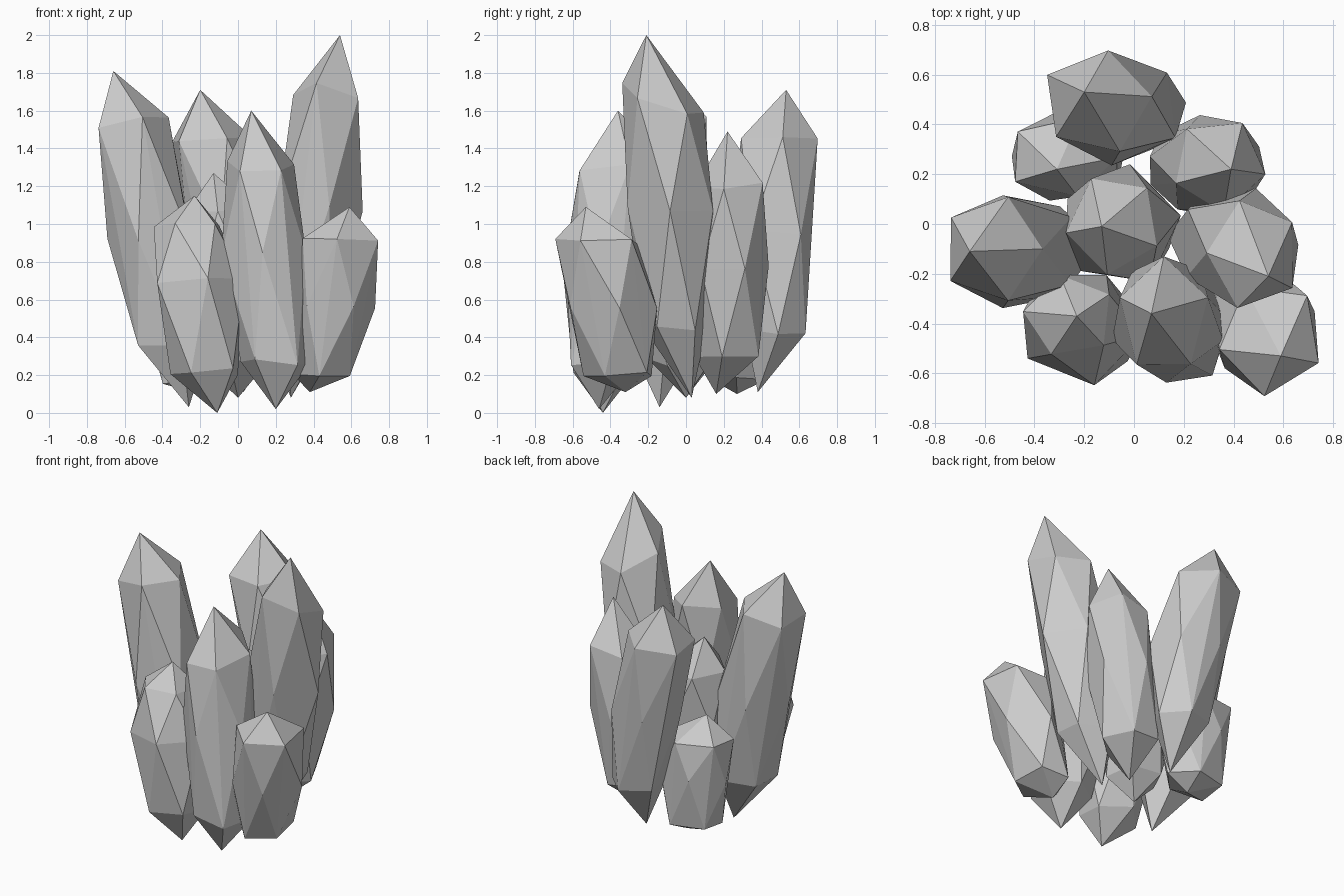
import bpy
import bmesh
import math
import random
from mathutils import Vector

random.seed(4)
SIDES = 5

default_cube = bpy.data.objects.get("Cube")
if default_cube:
    bpy.data.objects.remove(default_cube, do_unlink=True)


def make_material(name, colour):
    material = bpy.data.materials.new(name)
    material.use_nodes = True
    material.diffuse_color = colour
    shader = next(n for n in material.node_tree.nodes if n.type == "BSDF_PRINCIPLED")
    shader.inputs["Base Color"].default_value = colour
    return material


stone = make_material("grey_crystal", (.6, .6, .6, 1))


def ring_points(ring, turn, slope):
    """A slightly uneven, sloping polygon of corners around a crystal."""
    x, y, z, width, depth = ring
    points = []
    for i in range(SIDES):
        angle = turn + math.tau * i / SIDES
        stretch = random.uniform(1.04, 1.1)
        dx = width * stretch * math.cos(angle)
        dy = depth * stretch * math.sin(angle)
        rise = dx * slope[0] + dy * slope[1] + random.uniform(-.02, .02)
        points.append(Vector((x + dx, y + dy, z + rise)))
    return points


def crystal(name, tip, shoulder, belly, base, foot, turn, slope=(0, 0)):
    """A faceted shard: pointed at both ends, with three staggered rings.
    Each ring is (x, y, z, half width, half depth), turn is in degrees."""
    corners = [Vector(tip), Vector(foot)]
    for level, ring in enumerate((shoulder, belly, base)):
        stagger = math.radians(turn) + level * math.pi / SIDES
        corners += ring_points(ring, stagger, (0, 0) if level else slope)

    bm = bmesh.new()
    for corner in corners:
        bm.verts.new(corner)
    hull = bmesh.ops.convex_hull(bm, input=bm.verts[:])
    inner = [v for v in hull["geom_interior"] if isinstance(v, bmesh.types.BMVert)]
    bmesh.ops.delete(bm, geom=inner, context="VERTS")
    bmesh.ops.recalc_face_normals(bm, faces=bm.faces[:])

    mesh = bpy.data.meshes.new(name)
    bm.to_mesh(mesh)
    bm.free()
    mesh.materials.append(stone)
    shard = bpy.data.objects.new(name, mesh)
    bpy.context.collection.objects.link(shard)


# Tall shards at the two sides
crystal("tall_left_crystal", tip=(.54, -.21, 2),
        shoulder=(.48, -.12, 1.66, .18, .21),
        belly=(.41, -.08, 1.08, .23, .22),
        base=(.33, -.05, .45, .18, .16),
        foot=(.28, .03, .08), turn=35, slope=(-.15, -.3))
crystal("tall_right_crystal", tip=(-.66, -.11, 1.81),
        shoulder=(-.57, -.1, 1.54, .19, .2),
        belly=(-.45, -.11, .93, .23, .22),
        base=(-.36, -.11, .37, .19, .18),
        foot=(-.26, -.14, .03), turn=0, slope=(.2, 0))

# Back shards
crystal("back_crystal", tip=(-.2, .53, 1.71),
        shoulder=(-.15, .49, 1.45, .21, .2),
        belly=(-.04, .46, .95, .22, .21),
        base=(.03, .47, .43, .17, .16),
        foot=(.03, .38, .11), turn=6)
crystal("back_left_crystal", tip=(.39, .22, 1.49),
        shoulder=(.34, .24, 1.2, .18, .18),
        belly=(.29, .23, .78, .22, .19),
        base=(.23, .23, .3, .17, .17),
        foot=(.17, .16, .1), turn=-12)
crystal("short_back_right_crystal", tip=(-.31, .22, .88),
        shoulder=(-.29, .27, .74, .21, .16),
        belly=(-.26, .27, .5, .22, .17),
        base=(-.24, .27, .17, .18, .15),
        foot=(-.2, .27, .1), turn=-1)

# Shard in the middle of the cluster
crystal("centre_crystal", tip=(-.13, -.01, 1.27),
        shoulder=(-.08, 0, 1.06, .18, .19),
        belly=(-.05, -.01, .7, .22, .23),
        base=(-.02, -.02, .27, .17, .17),
        foot=(0, 0, .08), turn=46)

# Front shards
crystal("front_crystal", tip=(.07, -.36, 1.6),
        shoulder=(.12, -.37, 1.32, .17, .22),
        belly=(.13, -.39, .85, .22, .23),
        base=(.2, -.45, .27, .18, .18),
        foot=(.2, -.46, .02), turn=18, slope=(0, .15))
crystal("front_right_crystal", tip=(-.23, -.37, 1.15),
        shoulder=(-.26, -.37, 1, .17, .16),
        belly=(-.21, -.42, .7, .23, .22),
        base=(-.17, -.43, .22, .18, .17),
        foot=(-.11, -.44, 0), turn=30)
crystal("front_left_crystal", tip=(.59, -.53, 1.09),
        shoulder=(.55, -.46, .91, .2, .22),
        belly=(.51, -.4, .55, .2, .23),
        base=(.45, -.35, .21, .15, .18),
        foot=(.38, -.32, .11), turn=-25)
